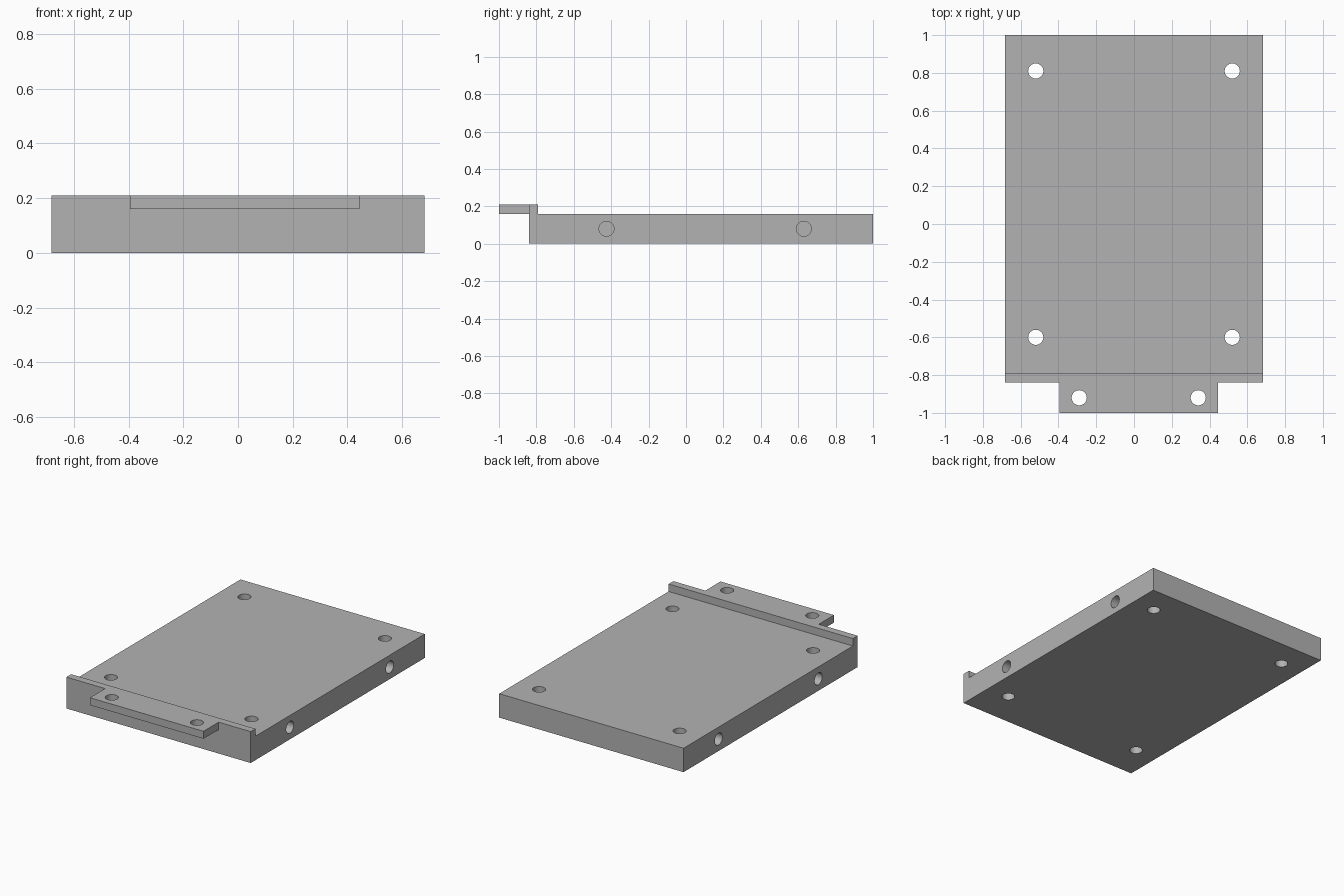
import bpy, bmesh
from math import pi, radians
from mathutils import Matrix, Vector

cube = bpy.data.objects.get("Cube")
if cube:
    bpy.data.objects.remove(cube, do_unlink=True)

# Single grey material
grey = bpy.data.materials.new("plain_grey")
grey.use_nodes = True
grey.diffuse_color = (0.45, 0.45, 0.45, 1)
bsdf = next(n for n in grey.node_tree.nodes if n.type == 'BSDF_PRINCIPLED')
bsdf.inputs["Base Color"].default_value = grey.diffuse_color

HALF_W, PLATE_TOP, LIP_TOP = 0.682, 0.16, 0.21
LIP_FRONT, LIP_BACK = -0.84, -0.79
HOLE_R, BLIND_DEPTH = 0.04, 0.2


def prism(name, points, direction):
    """Extrude a flat outline along a direction."""
    bm = bmesh.new()
    face = bm.faces.new([bm.verts.new(p) for p in points])
    result = bmesh.ops.extrude_face_region(bm, geom=[face])
    moved = [v for v in result["geom"] if isinstance(v, bmesh.types.BMVert)]
    bmesh.ops.translate(bm, verts=moved, vec=direction)
    bmesh.ops.recalc_face_normals(bm, faces=bm.faces)
    mesh = bpy.data.meshes.new(name)
    bm.to_mesh(mesh)
    bm.free()
    mesh.materials.append(grey)
    obj = bpy.data.objects.new(name, mesh)
    bpy.context.collection.objects.link(obj)
    return obj


def combine(target, tool, operation):
    """Apply a boolean and discard the tool."""
    mod = target.modifiers.new("combine", 'BOOLEAN')
    mod.object, mod.operation, mod.solver = tool, operation, 'EXACT'
    bpy.context.view_layer.objects.active = target
    bpy.ops.object.modifier_apply(modifier=mod.name)
    bpy.data.objects.remove(tool, do_unlink=True)


# Plate with raised front lip, swept across the width
outline = [(LIP_FRONT, 0), (1, 0), (1, PLATE_TOP), (LIP_BACK, PLATE_TOP),
           (LIP_BACK, LIP_TOP), (LIP_FRONT, LIP_TOP)]
plate = prism("mounting_plate", [(-HALF_W, y, z) for y, z in outline],
              Vector((2 * HALF_W, 0, 0)))

# Front tab, slightly off centre
left, right, back = -0.395, 0.445, LIP_FRONT + 0.02
tab = prism("front_tab", [(left, -1, PLATE_TOP), (right, -1, PLATE_TOP),
                          (right, back, PLATE_TOP), (left, back, PLATE_TOP)],
            Vector((0, 0, LIP_TOP - PLATE_TOP)))
combine(plate, tab, 'UNION')

# Hole cutters: vertical through holes, then blind side holes
cutters = bmesh.new()


def add_hole(centre, depth, turn=Matrix()):
    bmesh.ops.create_cone(cutters, cap_ends=True, segments=48,
                          radius1=HOLE_R, radius2=HOLE_R, depth=depth,
                          matrix=Matrix.Translation(centre) @ turn)


for side in (-1, 1):
    for y in (-0.6, 0.81):
        add_hole((side * 0.52, y, 0.1), 0.6)
    for y in (-0.425, 0.63):
        add_hole((side * HALF_W, y, 0.08), 2 * BLIND_DEPTH,
                 Matrix.Rotation(pi / 2, 4, 'Y'))
for x in (-0.29, 0.34):
    add_hole((x, -0.92, 0.2), 0.3)

mesh = bpy.data.meshes.new("hole_cutters")
cutters.to_mesh(mesh)
cutters.free()
mesh.materials.append(grey)
holes = bpy.data.objects.new("hole_cutters", mesh)
holes.hide_render = True
bpy.context.collection.objects.link(holes)
combine(plate, holes, 'DIFFERENCE')

# Smooth hole walls, crisp edges
bpy.ops.object.select_all(action='DESELECT')
plate.select_set(True)
bpy.context.view_layer.objects.active = plate
bpy.ops.object.shade_smooth_by_angle(angle=radians(30))
